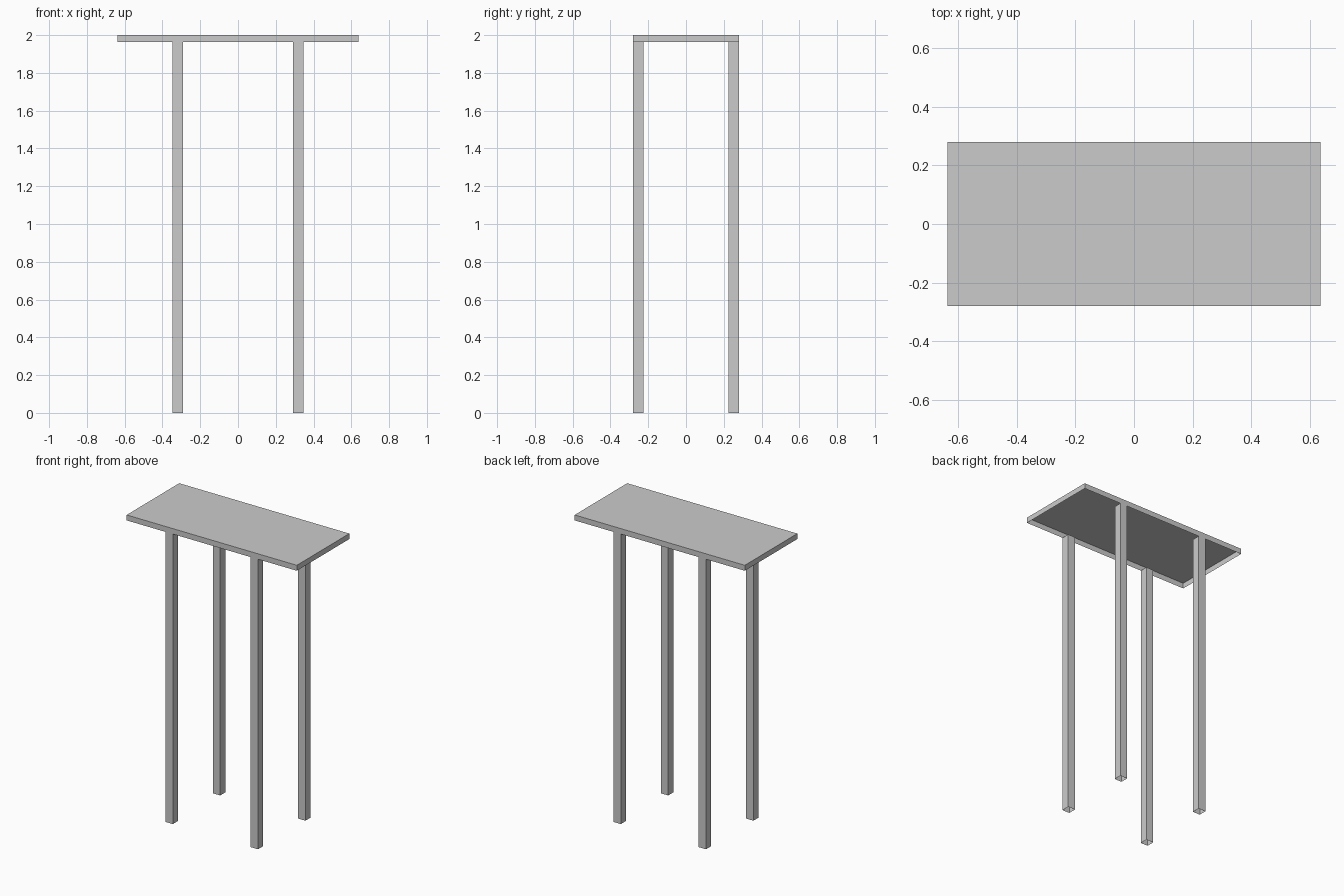
import bpy
import bmesh
from mathutils import Vector

if "Cube" in bpy.data.objects:
    bpy.data.objects.remove(bpy.data.objects["Cube"])


def open_box(name, lo, hi, open_sides):
    """Box between two corners, leaving out the sides facing open_sides."""
    lo, hi = Vector(lo), Vector(hi)
    bm = bmesh.new()
    bmesh.ops.create_cube(bm, size=1)
    bm.normal_update()
    drop = [f for f in bm.faces if any(f.normal.dot(Vector(d)) > 0.9 for d in open_sides)]
    bmesh.ops.delete(bm, geom=drop, context='FACES')
    for v in bm.verts:
        v.co = Vector(lo[i] + (v.co[i] + 0.5) * (hi[i] - lo[i]) for i in range(3))
    mesh = bpy.data.meshes.new(name)
    bm.to_mesh(mesh)
    bm.free()
    obj = bpy.data.objects.new(name, mesh)
    bpy.context.collection.objects.link(obj)
    return obj


UP, DOWN = (0, 0, 1), (0, 0, -1)
HALF_X, HALF_Y = 0.637, 0.281
UNDERSIDE, HEIGHT = 1.963, 2.0
LEG = 0.055
LEG_X, LEG_Y = 0.319, HALF_Y - LEG / 2

# Table top: thin tray, open underneath
open_box("table_top", (-HALF_X, -HALF_Y, UNDERSIDE), (HALF_X, HALF_Y, HEIGHT), [DOWN])

# Four square hollow legs, flush with the long edges
for sx, side in ((-1, "left"), (1, "right")):
    for sy, end in ((-1, "front"), (1, "back")):
        x, y = sx * LEG_X, sy * LEG_Y
        open_box(f"{end}_{side}_leg",
                 (x - LEG / 2, y - LEG / 2, 0),
                 (x + LEG / 2, y + LEG / 2, UNDERSIDE), [UP, DOWN])
